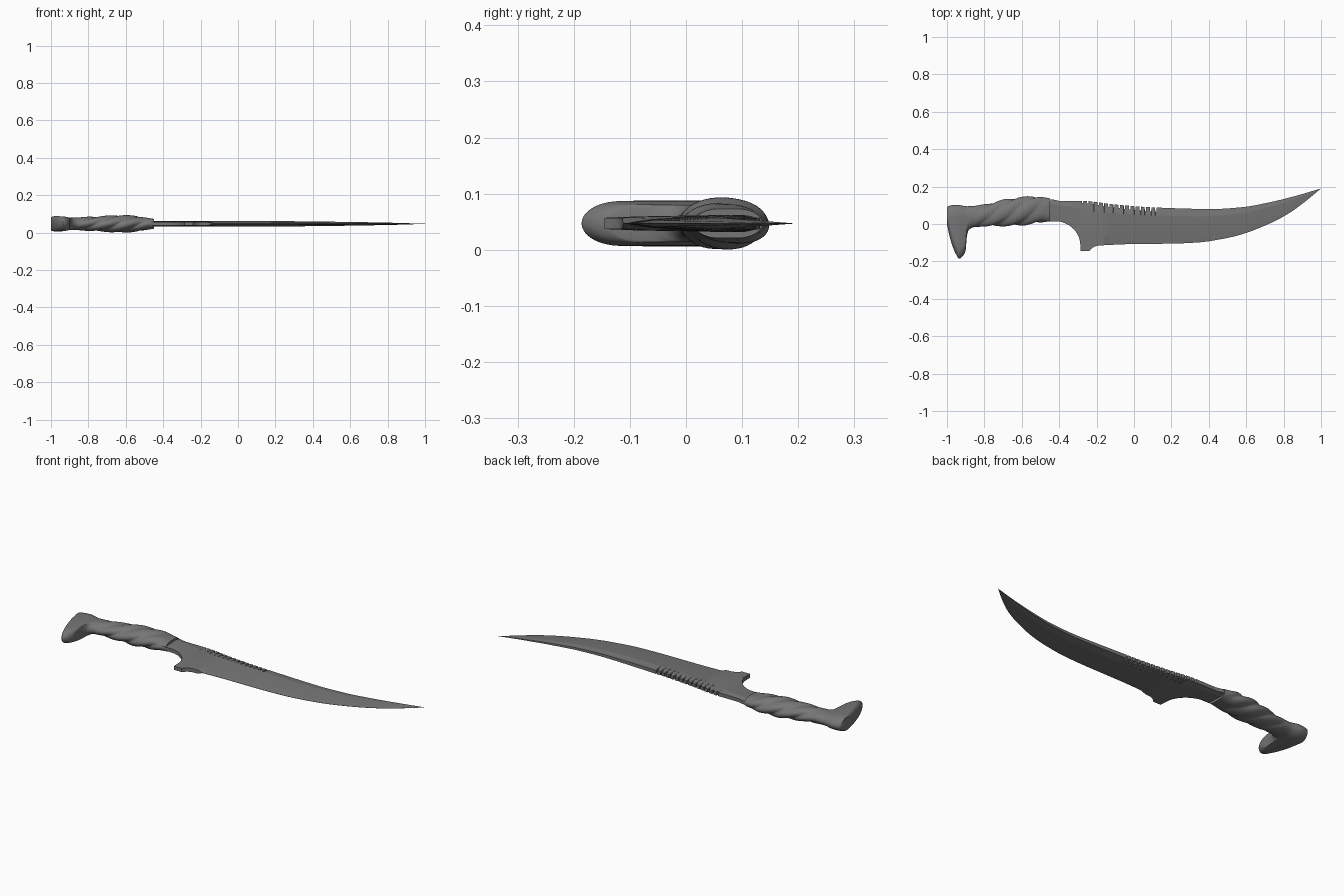
import bpy, bmesh, math

if "Cube" in bpy.data.objects:
    bpy.data.objects.remove(bpy.data.objects["Cube"])

ZC = 0.047  # mid-plane height of the whole knife


def curve(pts, x):
    """Smooth monotone interpolation through (x, value) points."""
    n = len(pts)
    if x <= pts[0][0]:
        return pts[0][1]
    if x >= pts[-1][0]:
        return pts[-1][1]
    d = [(pts[i + 1][1] - pts[i][1]) / (pts[i + 1][0] - pts[i][0]) for i in range(n - 1)]

    def slope(i):
        if i == 0:
            return d[0]
        if i == n - 1:
            return d[-1]
        a, b = d[i - 1], d[i]
        return 0 if a * b <= 0 else 2 * a * b / (a + b)

    i = max(k for k in range(n - 1) if pts[k][0] <= x)
    h = pts[i + 1][0] - pts[i][0]
    t = (x - pts[i][0]) / h
    return ((2 * t**3 - 3 * t**2 + 1) * pts[i][1] + (t**3 - 2 * t**2 + t) * h * slope(i)
            + (3 * t**2 - 2 * t**3) * pts[i + 1][1] + (t**3 - t**2) * h * slope(i + 1))


def loft(name, rings, mat, angle):
    """Skin a list of equal closed rings and cap both ends."""
    bm = bmesh.new()
    vs = [[bm.verts.new(p) for p in r] for r in rings]
    m = len(rings[0])
    for a, b in zip(vs, vs[1:]):
        for j in range(m):
            k = (j + 1) % m
            bm.faces.new((a[j], a[k], b[k], b[j]))
    bm.faces.new(vs[0])
    bm.faces.new(vs[-1])
    bmesh.ops.remove_doubles(bm, verts=bm.verts, dist=0.0002)
    bmesh.ops.recalc_face_normals(bm, faces=bm.faces)
    me = bpy.data.meshes.new(name)
    bm.to_mesh(me)
    bm.free()
    me.materials.append(mat)
    ob = bpy.data.objects.new(name, me)
    bpy.context.collection.objects.link(ob)
    bpy.ops.object.select_all(action='DESELECT')
    ob.select_set(True)
    bpy.context.view_layer.objects.active = ob
    bpy.ops.object.shade_smooth_by_angle(angle=math.radians(angle))
    return ob


grey = bpy.data.materials.new("dark grey")
grey.diffuse_color = (0.18, 0.18, 0.18, 1)
grey.use_nodes = True
grey.node_tree.nodes["Principled BSDF"].inputs["Base Color"].default_value = grey.diffuse_color

# Blade: spine, cutting edge with finger notch and guard spur, taper to the tip
spine = [(-0.47, 0.132), (-0.44, 0.132), (-0.40, 0.124), (-0.28, 0.124), (-0.1, 0.104),
         (0.12, 0.088), (0.42, 0.08), (0.58, 0.09), (0.72, 0.115), (0.86, 0.149), (1.0, 0.19)]
edge = [(-0.47, 0.015), (-0.40, 0.013), (-0.36, 0.0), (-0.32, -0.03), (-0.295, -0.07),
        (-0.287, -0.11), (-0.2865, -0.145), (-0.24, -0.145), (-0.225, -0.13), (-0.2, -0.117),
        (-0.13, -0.112), (0.0, -0.107), (0.2, -0.105), (0.35, -0.098), (0.46, -0.082),
        (0.56, -0.06), (0.72, 0.0), (0.82, 0.052), (0.9, 0.108), (1.0, 0.19)]
taper = [(-0.47, 1), (0.1, 1), (0.5, 0.75), (0.8, 0.42), (1.0, 0.03)]
edge_half = [(-0.47, 0.010), (-0.17, 0.010), (-0.13, 0.0006), (1.0, 0.0006)]
bevel_half = [(-0.47, 0.0125), (-0.17, 0.0125), (-0.12, 0.0075), (1.0, 0.0075)]

xs = [(-0.47 + 1.47 * i / 90, 0) for i in range(91)]
xs += [(p[0], 0) for p in edge]
for i in range(15):  # saw notches along the spine
    c, dep = -0.275 + i * 0.028, 0.012 + i * 0.0008
    xs = [p for p in xs if abs(p[0] - c) > 0.0045 or p[0] < -0.28]
    xs += [(c - 0.004, 0), (c - 0.003, dep), (c + 0.003, dep), (c + 0.004, 0)]
rings = []
for x, notch in sorted(xs):
    s, e, t = curve(spine, x), curve(edge, x), curve(taper, x)
    h = s - e
    side = [(e, curve(edge_half, x) * t), (e + 0.22 * h, curve(bevel_half, x) * t),
            (e + 0.78 * h, 0.0150 * t), (s - notch, 0.0095 * t)]
    rings.append([(x, y, ZC + z) for y, z in side] + [(x, y, ZC - z) for y, z in reversed(side)])
loft("blade", rings, grey, 8)

# Handle: twisted grip that swells into a hooked pommel
top = [(-1.0, 0.085), (-0.993, 0.096), (-0.95, 0.103), (-0.89, 0.095), (-0.8, 0.104),
       (-0.7, 0.128), (-0.6, 0.143), (-0.54, 0.147), (-0.46, 0.139), (-0.448, 0.136)]
bottom = [(-1.0, 0.0), (-0.99, -0.05), (-0.97, -0.12), (-0.95, -0.165), (-0.935, -0.186),
          (-0.918, -0.175), (-0.9, -0.14), (-0.894, -0.07), (-0.885, -0.035), (-0.86, -0.018),
          (-0.8, -0.012), (-0.7, -0.01), (-0.6, -0.006), (-0.52, 0.006), (-0.448, 0.014)]
width = [(-1.0, 0.036), (-0.98, 0.041), (-0.94, 0.040), (-0.89, 0.033), (-0.82, 0.036),
         (-0.72, 0.041), (-0.64, 0.046), (-0.56, 0.043), (-0.48, 0.031), (-0.448, 0.026)]
twist = [(-0.87, 0), (-0.78, 1), (-0.53, 1), (-0.465, 0)]
N = 48
stations = sorted([-1.0 + 0.552 * i / 110 for i in range(111)]
                  + [-0.9 + 0.0012 * i for i in range(10)])
rings = []
for x in stations:
    a, b, w = curve(top, x), curve(bottom, x), curve(width, x)
    cy, hy = (a + b) / 2, (a - b) / 2
    straight = max(0, hy - 1.7 * w)  # long sections become stadium shaped
    ring = []
    for j in range(N):
        th = 2 * math.pi * (j + 0.5) / N
        wave = abs(math.cos(2 * th + 27 * x))  # rounded strands, crisp grooves
        r = 1 + curve(twist, x) * 0.17 * (wave - 0.75)
        c, s = math.cos(th), math.sin(th)
        y = (hy - straight) * c * r + math.copysign(straight, c)
        ring.append((x, cy + y, ZC + w * s * r))
    rings.append(ring)
loft("handle", rings, grey, 40)
